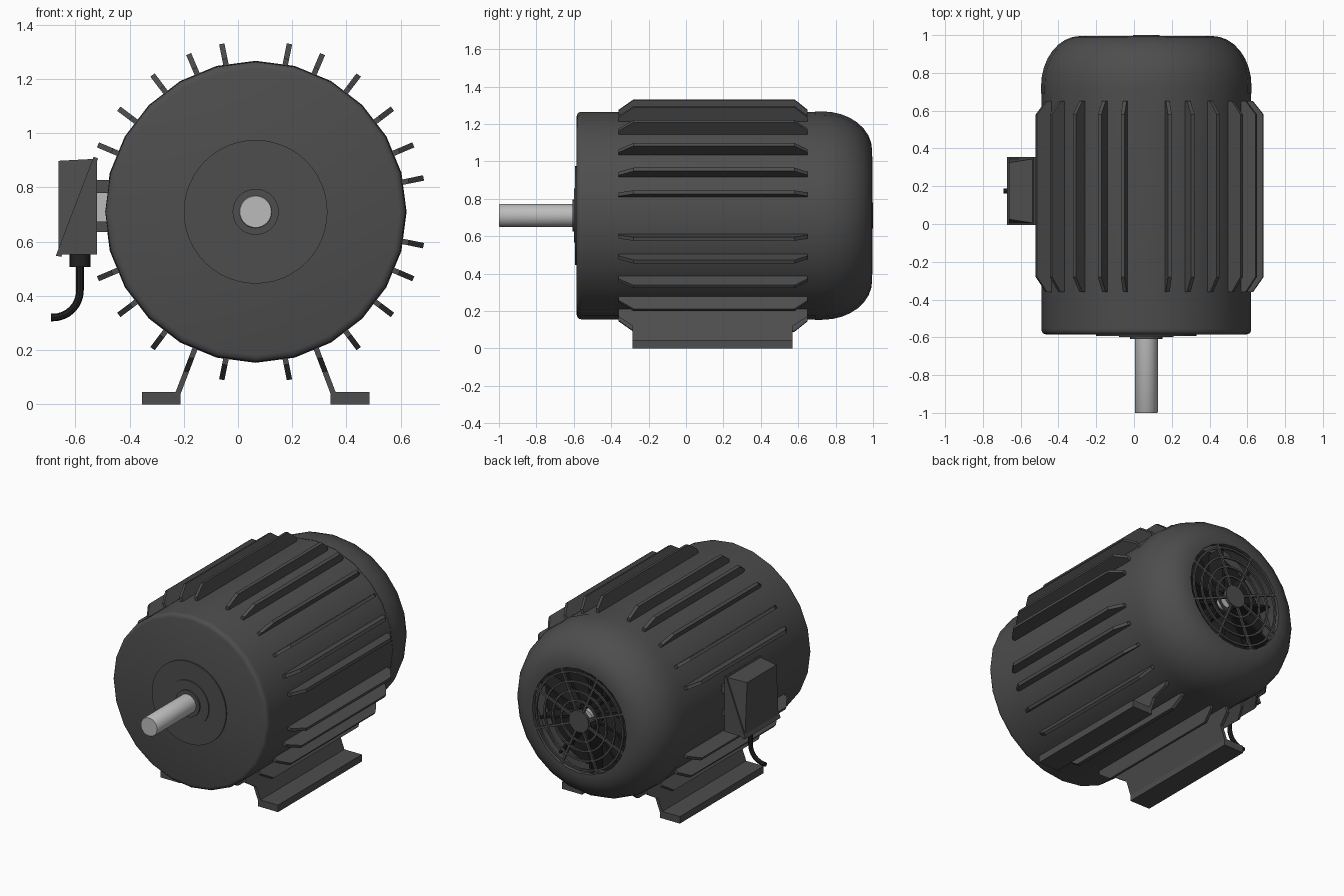
import bpy, bmesh, math
from mathutils import Vector

CX, CZ = 0.065, 0.71  # motor axis, running along y

old = bpy.data.objects.get("Cube")
if old:
    bpy.data.objects.remove(old, do_unlink=True)


def material(name, value):
    m = bpy.data.materials.new(name)
    m.use_nodes = True
    colour = (value, value, value, 1)
    m.diffuse_color = colour
    m.node_tree.nodes["Principled BSDF"].inputs["Base Color"].default_value = colour
    return m


paint = material("dark grey paint", 0.075)
steel = material("light steel", 0.5)
black = material("black rubber", 0.015)


def finish(bm, name, mat, smooth=False):
    bmesh.ops.remove_doubles(bm, verts=bm.verts[:], dist=0.0001)
    bmesh.ops.recalc_face_normals(bm, faces=bm.faces[:])
    mesh = bpy.data.meshes.new(name)
    bm.to_mesh(mesh)
    bm.free()
    mesh.materials.append(mat)
    ob = bpy.data.objects.new(name, mesh)
    bpy.context.collection.objects.link(ob)
    if smooth:
        bpy.ops.object.select_all(action='DESELECT')
        bpy.context.view_layer.objects.active = ob
        ob.select_set(True)
        bpy.ops.object.shade_smooth_by_angle(angle=math.radians(40))
    return ob


def lathe(name, profile, mat, segs=24, closed=False):
    """Turn (radius, y) points about the motor axis."""
    bm = bmesh.new()
    rings = []
    for i in range(segs):
        a = math.tau * i / segs
        rings.append([bm.verts.new((CX + r * math.cos(a), y, CZ + r * math.sin(a)))
                      for r, y in profile])
    n = len(profile)
    for i in range(segs):
        p, q = rings[i], rings[(i + 1) % segs]
        for j in range(n if closed else n - 1):
            k = (j + 1) % n
            bm.faces.new((p[j], p[k], q[k], q[j]))
    return finish(bm, name, mat, True)


def prism(name, points, vec, mat):
    """Extrude a flat polygon along a vector."""
    bm = bmesh.new()
    face = bm.faces.new([bm.verts.new(p) for p in points])
    new = bmesh.ops.extrude_face_region(bm, geom=[face])["geom"]
    bmesh.ops.translate(bm, vec=Vector(vec),
                        verts=[v for v in new if isinstance(v, bmesh.types.BMVert)])
    return finish(bm, name, mat)


def box(name, lo, hi, mat):
    pts = [(lo[0], lo[1], lo[2]), (hi[0], lo[1], lo[2]),
           (hi[0], lo[1], hi[2]), (lo[0], lo[1], hi[2])]
    return prism(name, pts, (0, hi[1] - lo[1], 0), mat)


def radial_plate(name, angle, profile, thick, mat):
    """Plate standing out from the axis; angle is measured from straight up."""
    d = Vector((math.sin(angle), 0, math.cos(angle)))
    n = Vector((math.cos(angle), 0, -math.sin(angle)))
    base = Vector((CX, 0, CZ)) - n * thick / 2
    return prism(name, [base + d * r + Vector((0, y, 0)) for r, y in profile],
                 n * thick, mat)


# Housing with a rounded front edge
lathe("motor_housing", [(0, -0.585), (0.53, -0.585), (0.545, -0.58), (0.553, -0.57),
                        (0.555, -0.555), (0.555, 0.7), (0, 0.7)], paint)

# Front bearing cover, hub and drive shaft
lathe("bearing_cover", [(0, -0.593), (0.265, -0.593), (0.265, -0.58)], paint, 48)
lathe("bearing_ring", [(0, -0.598), (0.145, -0.598), (0.145, -0.58)], paint, 48)
lathe("shaft_seal", [(0, -0.608), (0.085, -0.608), (0.085, -0.58)], paint, 32)
lathe("drive_shaft", [(0, -1), (0.058, -1), (0.061, -0.996), (0.061, -0.58)], steel, 32)

# Hollow fan cover with a domed shoulder
shoulder = [(0.35 + 0.207 * math.cos(t), 0.73 + 0.265 * math.sin(t))
            for t in [math.pi / 2 * i / 8 for i in range(9)]]
lathe("fan_cover", [(0.53, 0.69), (0.557, 0.69)] + shoulder
      + [(0.335, 0.995), (0.335, 0.97), (0.45, 0.93), (0.53, 0.8)], paint, closed=True)

# Rear grille
for i, r in enumerate((0.13, 0.19, 0.25, 0.31)):
    lathe(f"grille_ring_{i}", [(r - 0.006, 0.984), (r + 0.006, 0.984),
                               (r + 0.006, 0.996), (r - 0.006, 0.996)], paint, 32, True)
lathe("grille_hub", [(0, 0.98), (0.07, 0.98), (0.07, 1), (0, 1)], paint, 32)
for i in range(8):
    radial_plate(f"grille_spoke_{i}", math.tau * (i + 0.5) / 8,
                 [(0.05, 0.982), (0.345, 0.982), (0.345, 0.995), (0.05, 0.995)], 0.014, paint)

# Cooling fan inside the cover
lathe("fan_disc", [(0, 0.76), (0.4, 0.76), (0.4, 0.77), (0, 0.77)], black)
lathe("fan_hub", [(0, 0.7), (0.085, 0.7), (0.085, 0.88), (0, 0.88)], black)
lathe("rear_shaft", [(0, 0.7), (0.04, 0.7), (0.04, 0.92), (0, 0.92)], steel)
for i in range(10):
    radial_plate(f"fan_blade_{i}", math.tau * i / 10,
                 [(0.07, 0.765), (0.38, 0.765), (0.38, 0.88), (0.07, 0.9)], 0.015, black)

# Cooling fins, left out where the feet and terminal box sit
fin = [(0.53, -0.36), (0.575, -0.36), (0.632, -0.28),
       (0.632, 0.58), (0.575, 0.65), (0.53, 0.65)]
for a in (11.4, 23, 37, 53, 67, 78.6):
    for side in (1, -1):
        for level, angle in (("upper", a), ("lower", 180 - a)):
            if (level == "lower" and a == 23) or (side == -1 and a == 78.6):
                continue
            radial_plate(f"{level}_fin_{'left' if side > 0 else 'right'}_{round(a)}",
                         side * math.radians(angle), fin, 0.02, paint)

# Sloping legs on flat foot pads
leg = [(0.24, -0.36), (0.17, -0.36), (0.12, -0.285), (0.02, -0.285),
       (0.02, 0.57), (0.12, 0.57), (0.17, 0.65), (0.24, 0.65)]
for side, word in ((1, "left"), (-1, "right")):
    prism(f"{word}_leg",
          [(CX + side * (0.2 + (0.24 - z) * 0.38), y, z) for z, y in leg],
          (side * 0.021, 0, 0), paint)
    xs = sorted((CX + side * 0.277, CX + side * 0.42))
    box(f"{word}_foot", (xs[0], -0.285, 0), (xs[1], 0.57, 0.045), paint)

# Terminal box neck
box("neck_upper_plate", (-0.53, 0.03, 0.78), (-0.43, 0.32, 0.828), paint)
box("neck_lower_plate", (-0.53, 0.03, 0.635), (-0.43, 0.32, 0.675), paint)
box("neck_core", (-0.53, 0.05, 0.67), (-0.43, 0.3, 0.785), steel)

# Terminal box split by a slanted flange
prism("terminal_base", [(-0.52, 0, 0.553), (-0.52, 0, 0.9), (-0.527, 0, 0.9),
                        (-0.658, 0, 0.553)], (0, 0.35, 0), paint)
prism("terminal_flange", [(-0.672, -0.004, 0.548), (-0.652, -0.004, 0.544),
                          (-0.516, -0.004, 0.907), (-0.533, -0.004, 0.913)],
      (0, 0.358, 0), paint)
bm = bmesh.new()
for x, z, inset in ((-0.663, 0.565, 0.005), (-0.663, 0.898, 0.025), (-0.535, 0.905, 0.005)):
    for y in (inset, 0.35 - inset):
        bm.verts.new((x, y, z))
bmesh.ops.convex_hull(bm, input=bm.verts[:])
finish(bm, "terminal_lid", paint)

# Cable gland and bent cable
bpy.ops.mesh.primitive_cylinder_add(vertices=16, radius=0.039, depth=0.05,
                                    location=(-0.583, 0.175, 0.532))
gland = bpy.context.object
gland.name = "cable_gland"
gland.data.materials.append(black)
bpy.ops.object.shade_smooth_by_angle()

path = [(-0.583, 0.53)]
path += [(-0.683 + 0.1 * math.cos(t), 0.42 - 0.1 * math.sin(t))
         for t in [math.pi / 2 * i / 8 for i in range(9)]]
path.append((-0.69, 0.32))
curve = bpy.data.curves.new("cable", 'CURVE')
curve.dimensions = '3D'
curve.bevel_depth = 0.014
curve.bevel_resolution = 2
curve.use_fill_caps = True
spline = curve.splines.new('POLY')
spline.points.add(len(path) - 1)
for point, (x, z) in zip(spline.points, path):
    point.co = (x, 0.175, z, 1)
curve.materials.append(black)
cable = bpy.data.objects.new("cable", curve)
bpy.context.collection.objects.link(cable)
bpy.ops.object.select_all(action='DESELECT')
bpy.context.view_layer.objects.active = cable
cable.select_set(True)
bpy.ops.object.convert(target='MESH')
bpy.ops.object.shade_smooth_by_angle()
